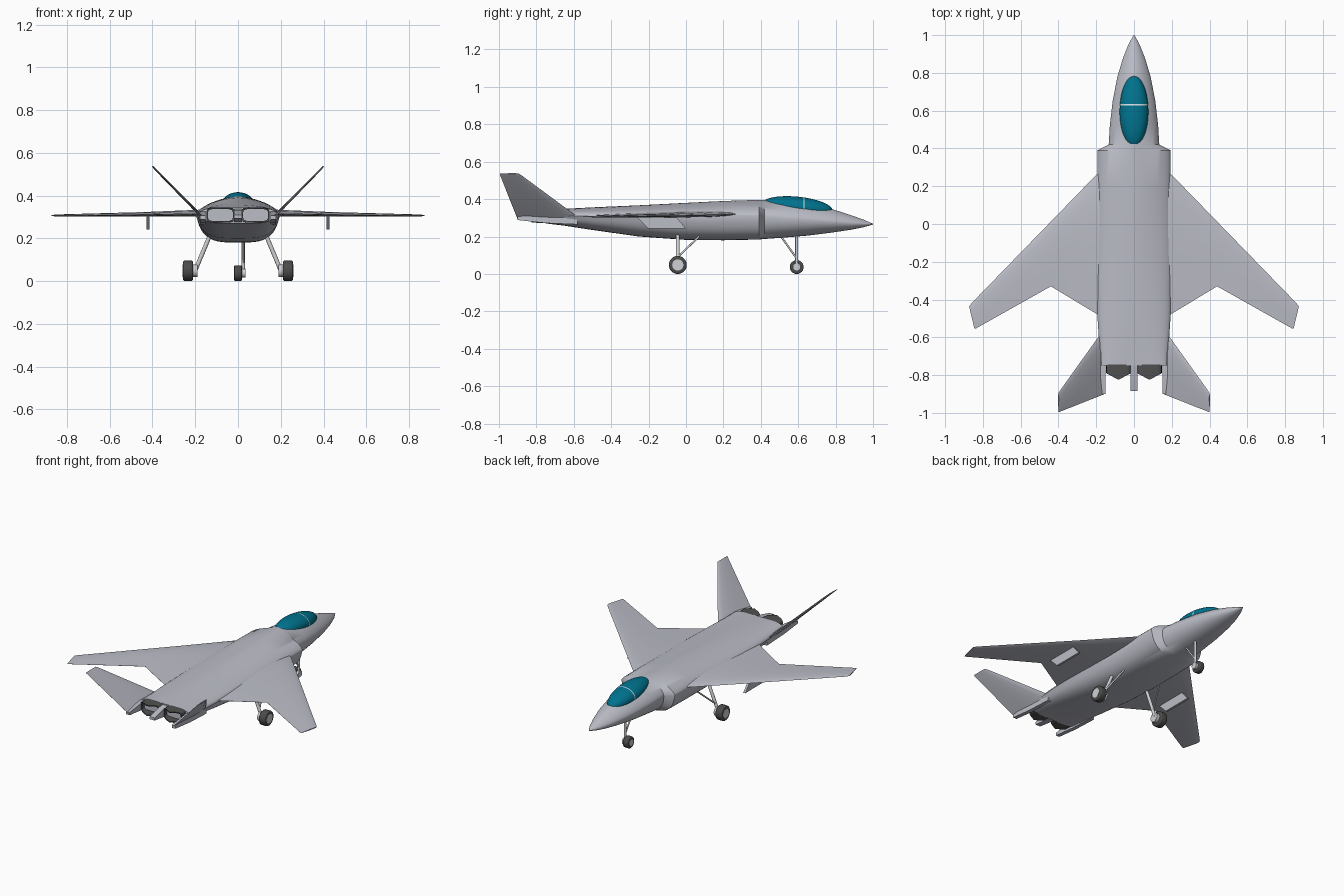
import bpy, bmesh, math
from mathutils import Vector, Matrix

if "Cube" in bpy.data.objects:
    bpy.data.objects.remove(bpy.data.objects["Cube"])


def mat(name, r, g, b):
    m = bpy.data.materials.new(name)
    m.diffuse_color = (r, g, b, 1)
    m.use_nodes = True
    m.node_tree.nodes["Principled BSDF"].inputs["Base Color"].default_value = m.diffuse_color
    return m


GREY = mat("airframe grey", 0.50, 0.51, 0.57)
DARK = mat("dark nozzle", 0.08, 0.08, 0.08)
TYRE = mat("tyre rubber", 0.07, 0.07, 0.068)
GLASS = mat("teal glass", 0.0, 0.17, 0.27)
METAL = mat("light metal", 0.62, 0.63, 0.66)
FRAME = mat("canopy frame", 0.75, 0.85, 0.88)


def make(name, bm, mats, angle=35):
    bmesh.ops.recalc_face_normals(bm, faces=bm.faces)
    me = bpy.data.meshes.new(name)
    bm.to_mesh(me)
    bm.free()
    for m in mats:
        me.materials.append(m)
    ob = bpy.data.objects.new(name, me)
    bpy.context.collection.objects.link(ob)
    bpy.ops.object.select_all(action='DESELECT')
    ob.select_set(True)
    bpy.context.view_layer.objects.active = ob
    bpy.ops.object.shade_smooth_by_angle(angle=math.radians(angle))
    return ob


def loft(bm, rings, caps=(True, True)):
    """Skin closed rings of points into one surface."""
    vs = [[bm.verts.new(p) for p in r] for r in rings]
    n = len(vs[0])
    for a, b in zip(vs, vs[1:]):
        for i in range(n):
            j = (i + 1) % n
            bm.faces.new((a[i], a[j], b[j], b[i]))
    if caps[0]:
        bm.faces.new(vs[0])
    if caps[1]:
        bm.faces.new(vs[-1])
    return bm


def mirror(ob):
    m = ob.modifiers.new("mirror", 'MIRROR')
    m.use_axis = (True, False, False)
    return ob


def power(v, e):
    return math.copysign(abs(v) ** e, v)


# Fuselage: y, half width, chine z, top z, bottom z, top and bottom roundness
stations = [
    (1.00, .002, .266, .268, .264, 1.6, 2), (.95, .030, .268, .290, .250, 1.6, 2),
    (.88, .058, .272, .315, .236, 1.6, 2), (.78, .088, .280, .347, .221, 1.6, 2),
    (.65, .113, .290, .375, .205, 1.6, 2.1), (.52, .128, .300, .391, .194, 1.6, 2.2),
    (.42, .134, .308, .396, .187, 1.6, 2.4), (.39, .193, .312, .396, .184, 1.6, 3.5),
    (.20, .195, .315, .390, .180, 1.6, 3.5), (.0, .197, .315, .380, .182, 1.6, 3.5),
    (-.25, .198, .313, .367, .200, 1.7, 3.5), (-.50, .193, .310, .356, .235, 2, 3.5),
    (-.65, .183, .308, .348, .258, 2.5, 3.5), (-.75, .175, .306, .344, .270, 4, 4)]
rings = []
for y, hw, zc, zt, zb, nu, nl in stations:
    ring = []
    for i in range(48):
        a = 2 * math.pi * i / 48
        c, s = math.cos(a), math.sin(a)
        n = nu if s >= 0 else nl
        x, h = hw * power(c, 2 / n), power(s, 2 / n)
        if h < 0 and y < .41:
            x *= 1 + .15 * h
        ring.append((x, y, zc + h * ((zt - zc) if h > 0 else (zc - zb))))
    rings.append(ring)
make("fuselage", loft(bmesh.new(), rings), [GREY])

# Wings and tail fins: thin aerofoil sections between leading and trailing points
FOIL = [(0, 0), (.04, .45), (.15, .85), (.35, 1), (.6, .75), (.85, .3), (1, .04)]


def foil_surface(name, sections, normal):
    nrm = Vector(normal).normalized()
    rings = []
    for le, te, th in sections:
        le, te = Vector(le), Vector(te)
        up = [le.lerp(te, t) + nrm * h * th / 2 for t, h in FOIL]
        low = [le.lerp(te, t) - nrm * h * th / 2 for t, h in FOIL[1:]]
        rings.append(up + low[::-1])
    return mirror(make(name, loft(bmesh.new(), rings), [GREY]))


foil_surface("wings", [
    ((.10, .36, .322), (.10, -.535, .314), .040),
    ((.20, .26, .320), (.20, -.475, .314), .030),
    ((.44, .013, .314), (.44, -.33, .311), .020),
    ((.858, -.417, .307), (.835, -.552, .306), .010),
    ((.873, -.437, .307), (.845, -.553, .306), .006)], (0, 0, 1))
foil_surface("tail_fins", [
    ((.165, -.565, .295), (.155, -.90, .292), .014),
    ((.385, -.872, .522), (.395, -.995, .530), .009),
    ((.400, -.895, .537), (.400, -.995, .537), .005)], (-.72, 0, .69))


def taper_beam(name, x0, x1, ends):
    rings = [[(x0, y, a), (x1, y, a), (x1, y, b), (x0, y, b)] for y, a, b in ends]
    return make(name, loft(bmesh.new(), rings), [GREY])


# Beams beside and between the nozzles
taper_beam("centre_beam", -.018, .018, [(-.70, .272, .343), (-.80, .282, .332), (-.885, .293, .310)])
mirror(taper_beam("outer_beam", .152, .178, [(-.58, .265, .320), (-.75, .272, .325), (-.90, .288, .306)]))

# Nozzles: dark rounded tubes with pointed rear edges
NX, NZ, NW, NH = .082, .309, .065, .036


def nozzle_ring(scale_w, scale_h, y, point):
    ring = []
    for i in range(32):
        a = 2 * math.pi * i / 32
        x = power(math.cos(a), .4) * scale_w
        z = power(math.sin(a), .4) * scale_h
        ring.append((NX + x, y - point * (1 - abs(x) / scale_w), NZ + z))
    return ring


rings = [nozzle_ring(NW, NH, -.745, 0), nozzle_ring(NW, NH - .001, -.79, .035),
         nozzle_ring(NW - .007, NH - .008, -.79, .035), nozzle_ring(NW - .007, NH - .008, -.765, 0)]
mirror(make("exhaust_nozzles", loft(bmesh.new(), rings, (False, False)), [DARK]))
bm = bmesh.new()
bm.faces.new([bm.verts.new(p) for p in nozzle_ring(NW - .005, NH - .006, -.766, 0)])
mirror(make("nozzle_back_plates", bm, [GREY]))

# Canopy with a thin frame bow cut into it
bm = bmesh.new()
bmesh.ops.create_uvsphere(bm, u_segments=40, v_segments=24, radius=1)
bmesh.ops.transform(bm, verts=bm.verts, matrix=(
    Matrix.Translation((0, .595, .357)) @ Matrix.Rotation(-.10, 4, 'X')
    @ Matrix.Diagonal((.076, .19, .056, 1))))
for y in (.628, .634):
    bmesh.ops.bisect_plane(bm, geom=bm.verts[:] + bm.edges[:] + bm.faces[:],
                           plane_co=(0, y, 0), plane_no=(0, 1, 0))
for f in bm.faces:
    f.material_index = 1 if .628 < f.calc_center_median().y < .634 else 0
make("canopy", bm, [GLASS, FRAME])

# Underwing pylons
rings = [[(x, -.26, .302), (x, -.05, .302), (x, 0, .242), (x, -.20, .242)] for x in (.413, .427)]
mirror(make("underwing_pylons", loft(bmesh.new(), rings), [GREY]))


# Landing gear
def rod(name, a, b, r, m=METAL, bevel=0, seg=16):
    a, b = Vector(a), Vector(b)
    d = b - a
    bm = bmesh.new()
    bmesh.ops.create_cone(bm, cap_ends=True, segments=seg, radius1=r, radius2=r, depth=d.length)
    if bevel:
        rim = [e for e in bm.edges if abs(e.verts[0].co.z - e.verts[1].co.z) < 1e-6]
        bmesh.ops.bevel(bm, geom=rim, offset=bevel, segments=3, affect='EDGES', profile=.5)
    rot = d.to_track_quat('Z', 'Y').to_matrix().to_4x4()
    bmesh.ops.transform(bm, verts=bm.verts, matrix=Matrix.Translation((a + b) / 2) @ rot)
    return make(name, bm, [m])


main = [
    rod("main_tyre", (.211, -.044, .048), (.257, -.044, .048), .048, TYRE, .008, 32),
    rod("main_hub", (.190, -.044, .048), (.2585, -.044, .048), .030, METAL, 0, 24),
    rod("main_leg", (.200, -.044, .050), (.135, -.044, .205), .010),
    rod("main_brace", (.185, -.040, .095), (.135, .070, .200), .005)]
for ob in main:
    mirror(ob)
rod("nose_tyre", (-.018, .592, .037), (.018, .592, .037), .037, TYRE, .006, 32)
rod("nose_hub", (-.0195, .592, .037), (.034, .592, .037), .021, METAL, 0, 24)
rod("nose_leg", (.025, .592, .037), (.025, .592, .215), .008)
rod("nose_brace", (.025, .590, .085), (.025, .505, .205), .005)
